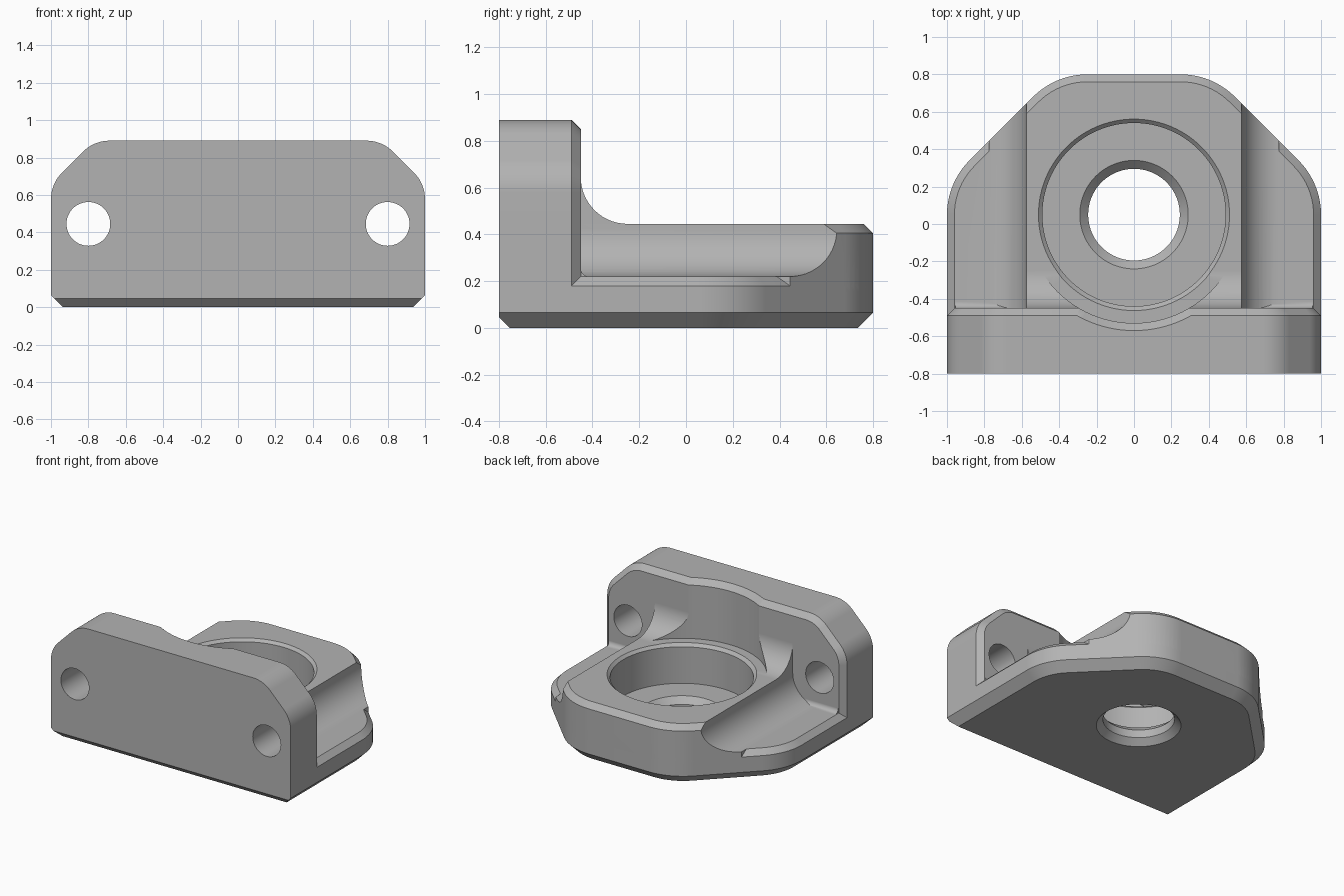
import bpy, bmesh, math
from mathutils import Vector

if "Cube" in bpy.data.objects:
    bpy.data.objects.remove(bpy.data.objects["Cube"], do_unlink=True)

steel = bpy.data.materials.new("plain_grey")
steel.use_nodes = True
grey = (0.45, 0.45, 0.45, 1)
steel.diffuse_color = grey
steel.node_tree.nodes["Principled BSDF"].inputs["Base Color"].default_value = grey


def loft(name, loops):
    """Closed solid through a stack of equal-length loops, capped at both ends."""
    bm = bmesh.new()
    rings = [[bm.verts.new(p) for p in loop] for loop in loops]
    n = len(rings[0])
    for a, b in zip(rings, rings[1:]):
        for i in range(n):
            j = (i + 1) % n
            bm.faces.new((a[i], a[j], b[j], b[i]))
    bm.faces.new(rings[0][::-1])
    bm.faces.new(rings[-1])
    bmesh.ops.recalc_face_normals(bm, faces=bm.faces[:])
    mesh = bpy.data.meshes.new(name)
    bm.to_mesh(mesh)
    bm.free()
    mesh.materials.append(steel)
    obj = bpy.data.objects.new(name, mesh)
    bpy.context.collection.objects.link(obj)
    return obj


def combine(target, tool, operation):
    mod = target.modifiers.new(operation.lower(), 'BOOLEAN')
    mod.operation, mod.object, mod.solver = operation, tool, 'EXACT'
    bpy.context.view_layer.objects.active = target
    bpy.ops.object.modifier_apply(modifier=mod.name)
    bpy.data.objects.remove(tool, do_unlink=True)


def round_corner(before, corner, after, radius, steps=10):
    """Arc that replaces a corner between two straight edges."""
    c = Vector(corner)
    u, v = (Vector(before) - c).normalized(), (Vector(after) - c).normalized()
    half = u.angle(v) / 2
    centre = c + (u + v).normalized() * radius / math.sin(half)
    start = c + u * radius / math.tan(half) - centre
    end = c + v * radius / math.tan(half) - centre
    sweep = start.angle(end)
    return [centre + (start * math.sin((1 - t) * sweep) + end * math.sin(t * sweep)) / math.sin(sweep)
            for t in (i / steps for i in range(steps + 1))]


def clipped_outline(inset, low, high, diagonal, radius):
    """Symmetric plate outline with two clipped, rounded upper corners."""
    x, top, s = 1 - inset, high - inset, diagonal - inset * math.sqrt(2)
    a, b, c, d = (x, low), (x, s - x), (s - top, top), (0, top)
    right = [Vector(a)] + round_corner(a, b, c, radius - inset) + round_corner(b, c, d, radius - inset)
    return right + [Vector((-p.x, p.y)) for p in reversed(right)]


def footprint(z, inset=0, front=-0.8):
    return [(p.x, p.y, z) for p in clipped_outline(inset, front, 0.8, 1.22, 0.41)]


def wall_loop(y, inset=0):
    return [(p.x, y, p.y) for p in clipped_outline(inset, 0.1, 0.89, 1.66, 0.2)]


def concave(cx, cz, r, steps=14):
    """Quarter arc from directly left of the centre to directly below it."""
    return [(cx - r * math.cos(t), cz - r * math.sin(t))
            for t in (i / steps * math.pi / 2 for i in range(steps + 1))]


def prism_x(name, profile, half):
    return loft(name, [[(x, y, z) for y, z in profile] for x in (-half, half)])


def lathe(profile, centre, axis='Z', segments=96):
    """Revolved cutter about a vertical or front-to-back axis."""
    loops = []
    for r, h in profile:
        ring = []
        for i in range(segments):
            a = 2 * math.pi * i / segments
            u, v = r * math.cos(a), r * math.sin(a)
            ring.append(Vector(centre) + Vector((u, v, h) if axis == 'Z' else (u, h, v)))
        loops.append(ring)
    return loft("cutter", loops)


# Base flange with chamfered lower and upper rims
bracket = loft("bearing_bracket", [
    footprint(0, 0.065, -0.755), footprint(0.045, 0.02), footprint(0.065),
    footprint(0.18), footprint(0.22, 0.04)])

# Bearing boss: outline trimmed to a raised centre with concave sides
boss = loft("boss", [footprint(0.1, 0, -0.7), footprint(0.405, 0, -0.7),
                     footprint(0.445, 0.04, -0.7)])
side = [(0.575, 0.6)] + concave(0.775, 0.42, 0.2) + [(0.775, 0.15)]
section = side + [(-x, z) for x, z in reversed(side)]
combine(boss, loft("boss_section", [[(x, y, z) for x, z in section] for y in (-0.6, 1)]), 'INTERSECT')
combine(bracket, boss, 'UNION')

# Mounting wall, chamfered on its inner edge
combine(bracket, loft("mounting_wall", [wall_loop(-0.8), wall_loop(-0.49), wall_loop(-0.45, 0.04)]), 'UNION')

# Fillets joining the wall to the boss top and to the flange
for name, floor, r, half in (("boss_fillet", 0.445, 0.2, 0.575), ("flange_fillet", 0.22, 0.035, 0.955)):
    profile = [(-0.5, floor - 0.04), (-0.5, floor + r)] + concave(-0.45 + r, floor + r, r)
    profile.append((-0.45 + r, floor - 0.04))
    combine(bracket, prism_x(name, profile, half), 'UNION')

# Stepped bearing bore, through hole and clearance arc in the wall
bore = [(0.3, -0.01), (0.245, 0.045), (0.245, 0.105), (0.29, 0.15), (0.49, 0.15),
        (0.49, 0.425), (0.513, 0.447), (0.58, 0.447), (0.58, 0.85), (0.63, 0.9)]
combine(bracket, lathe(bore, (0, 0.05, 0)), 'DIFFERENCE')

# Mounting holes
for sx in (-1, 1):
    combine(bracket, lathe([(0.117, -0.9), (0.117, -0.3)], (sx * 0.8, 0, 0.445), 'Y', 48), 'DIFFERENCE')

# Smooth curved surfaces, keep machined edges crisp
bpy.ops.object.select_all(action='DESELECT')
bracket.select_set(True)
bpy.context.view_layer.objects.active = bracket
bpy.ops.object.shade_smooth_by_angle(angle=math.radians(25))
weighted = bracket.modifiers.new("weighted_normals", 'WEIGHTED_NORMAL')
weighted.keep_sharp = True
